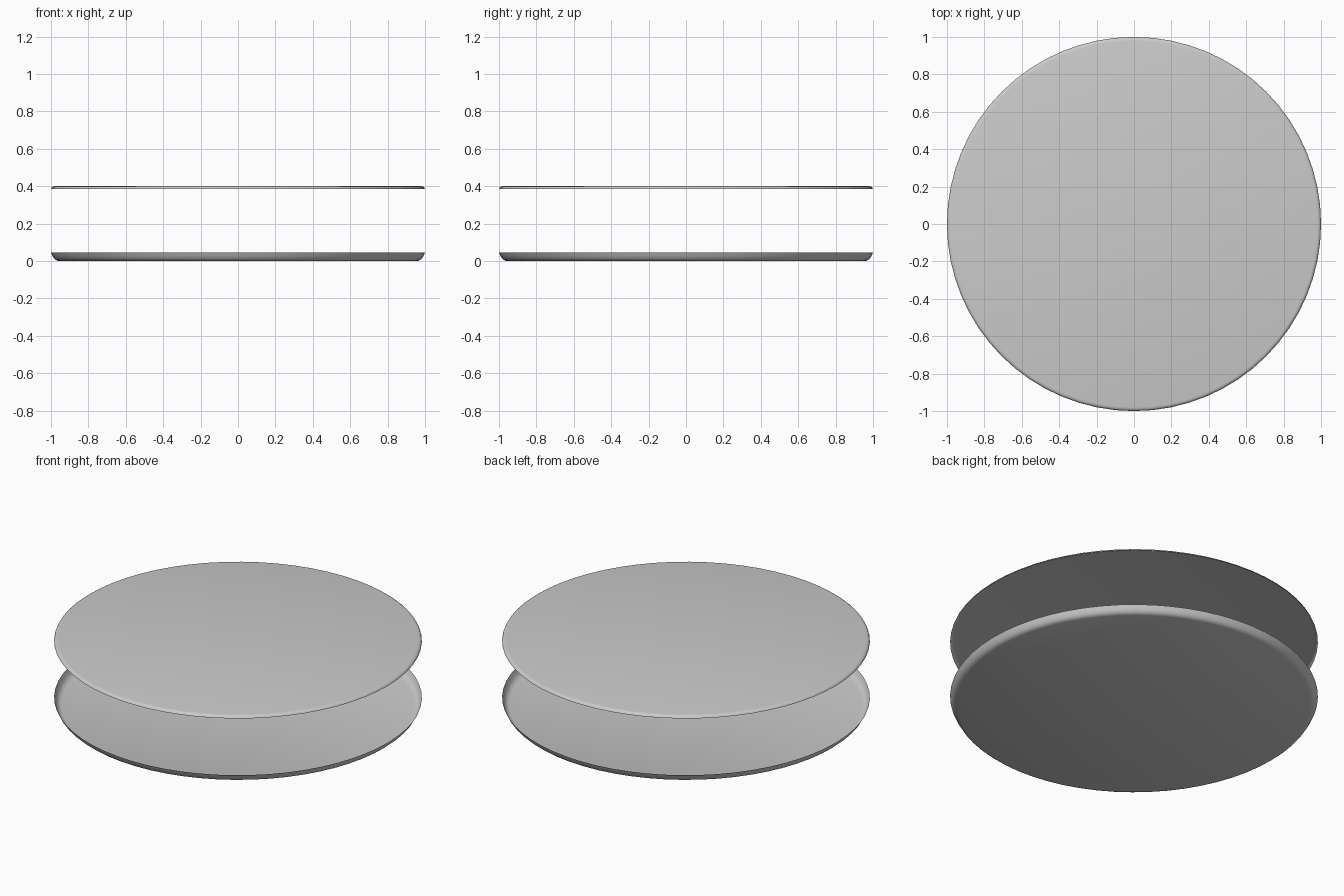
import bpy, bmesh, math

if "Cube" in bpy.data.objects:
    bpy.data.objects.remove(bpy.data.objects["Cube"])

SEGMENTS = 64


def turned_plate(name, profile, facing_up):
    """Open round plate: a flat disc with a lathed lip, profile from inside out."""
    bm = bmesh.new()
    rings = []
    for r, z in profile:
        rings.append([bm.verts.new((r * math.cos(2 * math.pi * i / SEGMENTS),
                                    r * math.sin(2 * math.pi * i / SEGMENTS), z))
                      for i in range(SEGMENTS)])
    # flat face
    bm.faces.new(rings[0] if facing_up else rings[0][::-1])
    # curved lip
    for inner, outer in zip(rings, rings[1:]):
        for i in range(SEGMENTS):
            j = (i + 1) % SEGMENTS
            quad = [inner[i], outer[i], outer[j], inner[j]]
            bm.faces.new(quad if facing_up else quad[::-1])
    mesh = bpy.data.meshes.new(name)
    bm.to_mesh(mesh)
    bm.free()
    obj = bpy.data.objects.new(name, mesh)
    bpy.context.collection.objects.link(obj)
    bpy.ops.object.select_all(action='DESELECT')
    obj.select_set(True)
    bpy.context.view_layer.objects.active = obj
    bpy.ops.object.shade_smooth_by_angle(angle=math.radians(45))
    return obj


# Shallow dish whose lip rises from the floor
turned_plate("bottom_dish",
             [(0.96, 0.0), (0.974, 0.005), (0.984, 0.014), (0.992, 0.028), (1.0, 0.045)],
             facing_up=False)

# Thin lid whose lip turns down
turned_plate("top_lid",
             [(0.98, 0.4), (0.99, 0.398), (0.997, 0.393), (1.0, 0.385)],
             facing_up=True)
